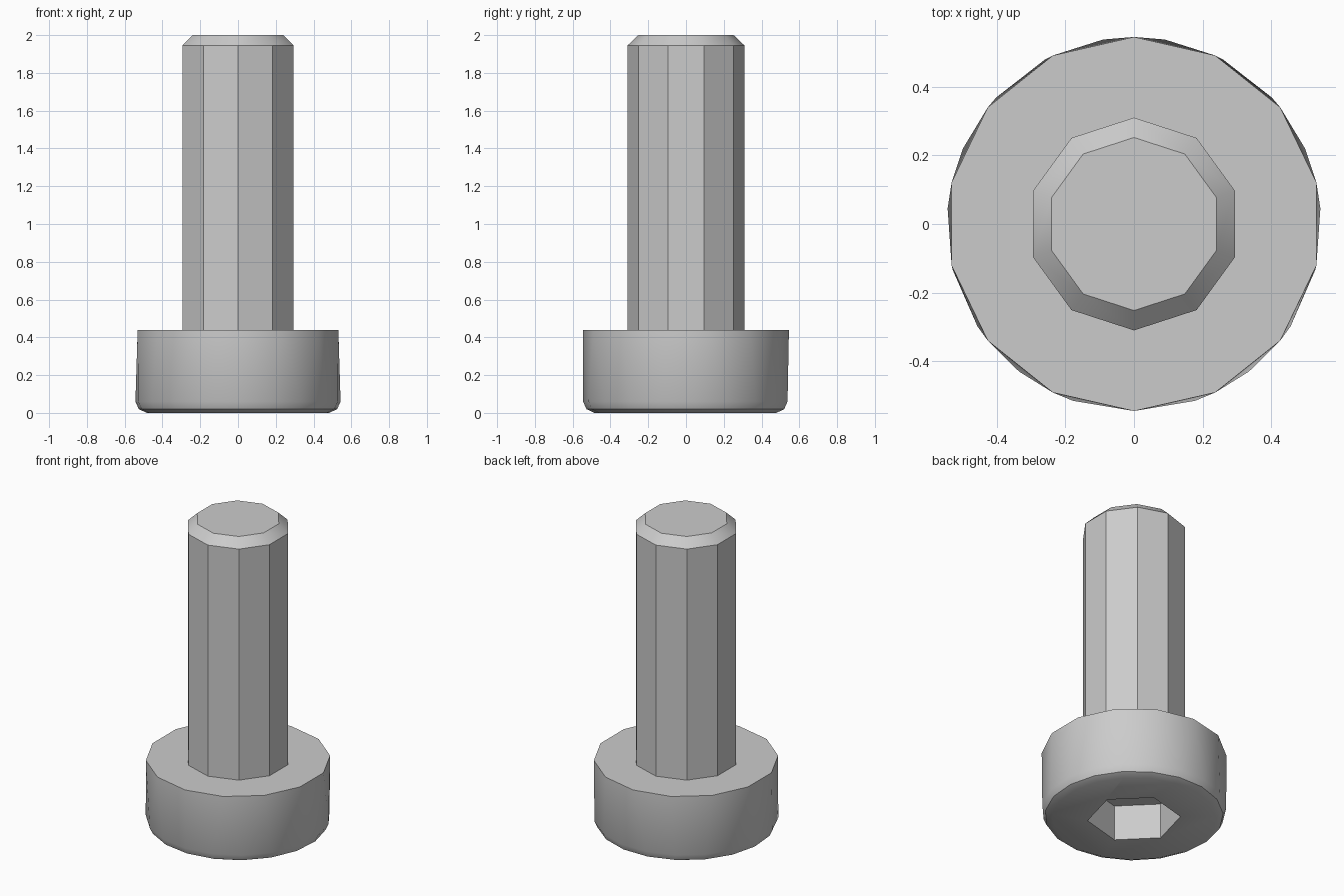
import bpy, bmesh
from math import radians, sin, cos, tau

if "Cube" in bpy.data.objects:
    bpy.data.objects.remove(bpy.data.objects["Cube"], do_unlink=True)

steel = bpy.data.materials.new("grey steel")
grey = (0.6, 0.6, 0.6, 1)
steel.diffuse_color = grey
steel.use_nodes = True
steel.node_tree.nodes["Principled BSDF"].inputs["Base Color"].default_value = grey


def hull_part(name, rings):
    """Convex solid around rings given as (sides, radius, z, start angle)."""
    bm = bmesh.new()
    for sides, radius, z, start in rings:
        for i in range(sides):
            a = radians(start) + tau * i / sides
            bm.verts.new((radius * cos(a), radius * sin(a), z))
    bmesh.ops.convex_hull(bm, input=bm.verts)
    bmesh.ops.dissolve_limit(bm, angle_limit=radians(0.5),
                             verts=bm.verts, edges=bm.edges)
    bmesh.ops.recalc_face_normals(bm, faces=bm.faces)
    mesh = bpy.data.meshes.new(name)
    bm.to_mesh(mesh)
    bm.free()
    mesh.materials.append(steel)
    obj = bpy.data.objects.new(name, mesh)
    bpy.context.collection.objects.link(obj)
    return obj


def activate(obj):
    bpy.ops.object.select_all(action="DESELECT")
    obj.select_set(True)
    bpy.context.view_layer.objects.active = obj


# Ten-sided shaft with a chamfered tip
shaft = hull_part("shaft", [(10, 0.31, 0.42, 90),
                            (10, 0.31, 1.945, 90),
                            (10, 0.252, 2.0, 90)])

# Head: fourteen-sided at the shaft, nineteen-sided at the rounded drive end
head = hull_part("head", [(14, 0.545, 0.44, 90),
                          (19, 0.545, 0.06, -90),
                          (19, 0.527, 0.02, -90),
                          (19, 0.485, 0.0, -90)])

# Hexagonal drive socket cut into the head
cutter = hull_part("socket_cutter", [(6, 0.275, -0.1, 15),
                                     (6, 0.275, 0.23, 15)])
cutter.hide_render = True
cut = head.modifiers.new("socket", "BOOLEAN")
cut.operation = "DIFFERENCE"
cut.solver = "EXACT"
cut.object = cutter
activate(head)
bpy.ops.object.modifier_apply(modifier=cut.name)
bpy.data.objects.remove(cutter, do_unlink=True)

# Smooth the gentle curves, keep the hard edges
for part in (shaft, head):
    activate(part)
    bpy.ops.object.shade_smooth_by_angle(angle=radians(30))
